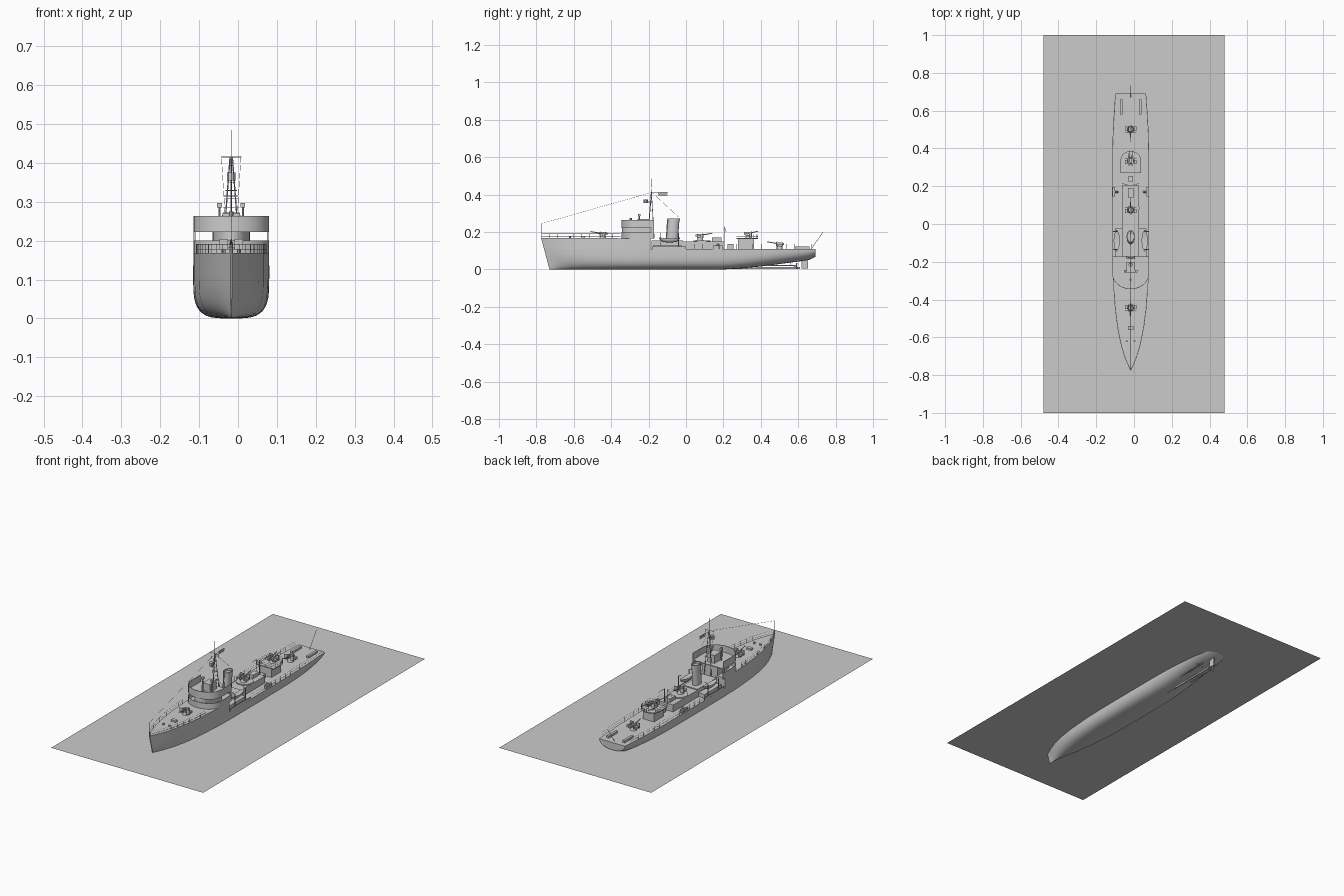
import bpy, bmesh, math
from mathutils import Vector, Matrix

if "Cube" in bpy.data.objects:
    bpy.data.objects.remove(bpy.data.objects["Cube"])

X0 = -0.0175          # ship centreline
DECK, FC = 0.11, 0.165  # main deck and forecastle heights


class Part:
    """Collects simple solids into one named mesh object."""
    def __init__(self, name):
        self.name, self.bm = name, bmesh.new()

    def box(self, x, y, z, sx, sy, sz):
        m = Matrix.Translation((x, y, z + sz / 2)) @ Matrix.Diagonal((sx, sy, sz, 1))
        bmesh.ops.create_cube(self.bm, size=1, matrix=m)

    def rod(self, p, q, r=0.001, r2=None, n=6, squash=1):
        p, q = Vector(p), Vector(q)
        d = q - p
        rot = d.to_track_quat('Z', 'Y').to_matrix().to_4x4()
        m = Matrix.Translation((p + q) / 2) @ Matrix.Diagonal((squash, 1, 1, 1)) @ rot
        bmesh.ops.create_cone(self.bm, cap_ends=True, segments=n, radius1=r,
                              radius2=r if r2 is None else r2, depth=d.length, matrix=m)

    def loft(self, rings):
        rows = [[self.bm.verts.new(v) for v in ring] for ring in rings]
        n = len(rows[0])
        for a, b in zip(rows, rows[1:]):
            for i in range(n):
                j = (i + 1) % n
                self.bm.faces.new((a[i], a[j], b[j], b[i]))
        self.bm.faces.new(rows[0][::-1])
        self.bm.faces.new(rows[-1])

    def prism(self, outline, z0, z1):
        self.loft([[(x, y, z) for x, y in outline] for z in (z0, z1)])

    def wall(self, line, z0, z1, t=0.003):
        # thin standing screen along an open line, thickened inward
        c = Vector((0, -0.2))
        inner = [tuple(Vector(p) + (c - Vector(p)).normalized() * t) for p in line]
        self.prism(line + inner[::-1], z0, z1)

    def done(self, smooth=False):
        bmesh.ops.recalc_face_normals(self.bm, faces=self.bm.faces)
        bmesh.ops.translate(self.bm, vec=(X0, 0, 0), verts=self.bm.verts)
        me = bpy.data.meshes.new(self.name)
        self.bm.to_mesh(me)
        ob = bpy.data.objects.new(self.name, me)
        bpy.context.collection.objects.link(ob)
        if smooth:
            bpy.ops.object.select_all(action='DESELECT')
            ob.select_set(True)
            bpy.context.view_layer.objects.active = ob
            bpy.ops.object.shade_smooth_by_angle(angle=math.radians(35))


# Hull stations: y, half beam, keel height, section fullness
ST = [(-.775, .002, 0, 1.5), (-.74, .018, 0, 1.7), (-.7, .034, 0, 1.9), (-.64, .052, 0, 2.2),
      (-.55, .07, 0, 2.7), (-.45, .083, 0, 3.2), (-.3, .094, 0, 3.6), (-.19, .097, 0, 3.6),
      (0, .098, 0, 3.6), (.2, .098, 0, 3.5), (.3, .098, .006, 3.2), (.4, .097, .016, 2.9),
      (.5, .094, .029, 2.6), (.6, .088, .042, 2.4), (.66, .084, .052, 2.3), (.692, .081, .068, 2.2)]


def beam(y):
    for a, b in zip(ST, ST[1:]):
        if a[0] <= y <= b[0]:
            return a[1] + (b[1] - a[1]) * (y - a[0]) / (b[0] - a[0])
    return ST[-1][1]


def rake(y, z):
    return y + .045 * (1 - z / .17) * max(0, (-.55 - y) / .225)


hull = Part("hull")
rings = []
for y, b, zb, n in ST:
    ring = []
    for k in range(-10, 11):
        t = abs(k) / 10 * math.pi / 2
        z = zb + (DECK - zb) * (1 - max(0, math.cos(t)) ** (2 / n))
        ring.append((math.copysign(b * math.sin(t) ** (2 / n), k), rake(y, z), z))
    rings.append(ring)
hull.loft(rings)
hull.done(True)

forecastle = Part("forecastle")
forecastle.loft([[(s * b, rake(y, z), z) for s, z in
                  ((-1, DECK), (1, DECK), (1, FC + .005 * (-y)), (-1, FC + .005 * (-y)))]
                 for y, b, _, _ in ST[:8]])
forecastle.done(True)

# Sea sheet
sea = Part("sea")
sea.bm.faces.new([sea.bm.verts.new((x - X0, y, .064)) for x, y in
                  ((-.48, -1), (.48, -1), (.48, 1), (-.48, 1))])
sea.done()

# Rudder, shafts, propellers and skeg
gear = Part("rudder_and_shafts")
gear.box(0, .635, .004, .005, .035, .05)
gear.prism([(-.003, .2), (.003, .2), (.003, .61), (-.003, .61)], .003, .012)
for s in (-1, 1):
    gear.rod((s * .04, .33, .022), (s * .04, .59, .02), .003)
    gear.rod((s * .04, .56, .02), (s * .04, .56, .05), .002)
    for k in range(3):
        a = k * 2.094
        gear.rod((s * .04, .59, .02), (s * .04 + .016 * math.cos(a), .592, .02 + .016 * math.sin(a)), .004)
gear.done()

# Bridge: rounded front screen, open sides, central house
arc = [(-.097 * math.cos(a), -.265 - .08 * math.sin(a)) for a in
       [math.pi * i / 16 for i in range(17)]]
screen = [(-.097, -.172)] + arc + [(.097, -.172)]
bridge = Part("bridge")
bridge.wall(screen, FC, .2)
bridge.prism(screen, .222, .226)
bridge.wall(screen, .222, .264)
house = [(-.048, -.19)] + [(x * .49, y + .004) for x, y in arc] + [(.048, -.19)]
bridge.prism(house, FC, .226)
bridge.box(0, -.23, .226, .045, .06, .045)
bridge.rod((0, -.295, .226), (0, -.295, .275), .006, n=10)
for s in (-1, 1):
    bridge.box(s * .094, -.178, FC, .005, .012, .06)
    bridge.rod((s * .03, -.25, .226), (s * .03, -.25, .29), .003)
    bridge.box(s * .03, -.25, .285, .012, .015, .012)
bridge.done(True)

# Midship deckhouses
mid = Part("deckhouses")
mid.box(0, -.1, DECK, .166, .15, .022)
mid.box(0, -.1, DECK, .09, .17, .045)
mid.box(0, .09, DECK, .09, .23, .04)
mid.rod((0, .085, .15), (0, .085, .156), .046, n=24)
mid.box(0, .165, .15, .03, .05, .02)
mid.box(0, .24, DECK, .025, .03, .025)
mid.done()

# Funnel, raked, with rim
fun = Part("funnel")
def oval(y, z, k):
    return [(.02 * k * math.cos(a), y + .031 * k * math.sin(a), z) for a in
            [i * math.pi / 10 for i in range(20)]]
fun.loft([oval(-.075, .15, 1), oval(-.066, .265, 1), oval(-.066, .265, 1.08), oval(-.066, .272, 1.08),
          oval(-.066, .272, .85), oval(-.066, .262, .85)])
fun.rod((0, -.106, .15), (0, -.098, .27), .003)
fun.done(True)

# Lifeboats with davits
boats = Part("lifeboats")
for s in (-1, 1):
    rings = []
    for i in range(9):
        u = -.98 + 1.96 * i / 8
        w = .016 * (1 - u * u) ** .6
        rings.append([(s * .074 + w * math.cos(a), -.088 + .058 * u, .166 + .006 * u * u + .022 * (1 - u * u) ** .3 * math.sin(a))
                      for a in [math.pi + math.pi * k / 8 for k in range(9)]])
    boats.loft(rings)
    for y in (-.135, -.04):
        boats.rod((s * .093, y, DECK), (s * .093, y, .185), .002)
        boats.rod((s * .093, y, .185), (s * .074, y, .195), .002)
        boats.rod((s * .074, y, .195), (s * .074, y, .17), .0007)
boats.done(True)

# Aft gun platform, rounded plan
plat = Part("aft_gun_platform")
pl = [(-.053, .27), (.053, .27)] + [(.053 * math.cos(a), .34 + .045 * math.sin(a)) for a in
      [math.pi * i / 12 for i in range(13)]]
plat.box(0, .32, DECK, .07, .085, .055)
plat.prism(pl, .162, .167)
for p, q in zip(pl, pl[1:] + pl[:1]):
    plat.rod((*p, .165), (*p, .187), .0009)
    for z in (.177, .187):
        plat.rod((*p, z), (*q, z), .0008)
plat.done()


def gun(name, y, z, face, twin=False, scale=1):
    g = Part(name)
    g.rod((0, y, z), (0, y, z + .018), .018, .012, n=12)
    for s in (-1, 1):
        g.box(s * .012, y, z + .012, .005, .035, .022)
        g.box(s * .024, y - face * .006, z + .014, .012, .022, .012)
        g.box(s * .019, y + face * .014, z + .012, .022, .003, .027)
    for x in ((-.008, .008) if twin else (0,)):
        g.box(x, y - face * .008, z + .02, .009, .034, .012)
        g.rod((x, y, z + .026), (x, y + face * .066 * scale, z + .038), .003, .002, n=8)
    g.done()


gun("bow_gun", -.445, FC, -1)
gun("midship_gun", .075, .156, 1)
gun("aft_twin_gun", .335, .167, 1, True, .8)
gun("stern_gun", .5, DECK, -1)

# Lattice mast with yard, platform, pennant slats
mast = Part("mast")
top, foot = Vector((0, -.185, .415)), .265
for s in (-1, 1):
    mast.rod((s * .022, -.17, foot - .1), (s * .003, -.185, .415), .0018)
for i in range(7):
    f = i / 7
    z, w = foot + .15 * f, .022 * (1 - f) + .002
    mast.rod((-w, -.176, z), (w, -.176, z), .0009)
mast.rod((0, -.2, .226), top, .0025)
mast.rod(top, (0, -.183, .485), .0012)
mast.rod((-.026, -.185, .415), (.026, -.185, .415), .0014)
mast.rod((-.018, -.183, .315), (.018, -.183, .315), .0014)
mast.rod((0, -.215, .355), (0, -.215, .375), .011, n=10)
mast.rod((0, -.185, .36), (0, -.22, .36), .002)
mast.rod((0, -.185, .41), (0, -.1, .41), .001)
for k in range(4):
    mast.box(0, -.125, .396 + .005 * k, .0015, .05, .0025)
mast.done()

# Rigging and flagstaffs
rig = Part("rigging_and_staffs")
rig.rod((0, -.773, FC), (0, -.773, .245), .0012)
rig.rod((0, .67, DECK), (0, .733, .2), .0012)
rig.rod((0, -.773, .245), (0, -.19, .41), .0006, n=4)
rig.rod((0, -.18, .41), (0, -.04, .28), .0006, n=4)
for s in (-1, 1):
    rig.rod((s * .025, -.185, .415), (s * .016, -.175, .27), .0006, n=4)
    rig.rod((s * .01, .205, DECK), (s * .01, .205, .23), .0018)
    rig.rod((s * .01, .205, .228), (s * .045, .215, .2), .0012)
rig.done()

# Guard rails following the deck edge
rails = Part("guard_rails")
for y0, y1, z, n in ((-.77, -.35, FC, 10), (.0, .67, DECK, 15)):
    ys = [y0 + (y1 - y0) * i / n for i in range(n + 1)]
    for s in (-1, 1):
        pts = [(s * (beam(y) - .001), y) for y in ys]
        for p in pts:
            rails.rod((*p, z), (*p, z + .026), .0009, n=4)
        for p, q in zip(pts, pts[1:]):
            for h in (.013, .026):
                rails.rod((*p, z + h), (*q, z + h), .0005, n=4)
rails.done()

# Low bulwarks, charge throwers and deck fittings
fit = Part("deck_fittings")
for s in (-1, 1):
    fit.box(s * .0965, -.09, DECK, .002, .18, .014)
    fit.box(s * .09, .17, DECK, .012, .05, .018)
    fit.rod((s * .07, .17, DECK), (s * .085, .17, .135), .006, n=8)
    fit.box(s * .05, .62, DECK, .014, .08, .012)
    fit.rod((s * .02, -.62, FC), (s * .02, -.62, .178), .005, n=8)
fit.box(0, -.55, FC, .03, .02, .012)
fit.done()
